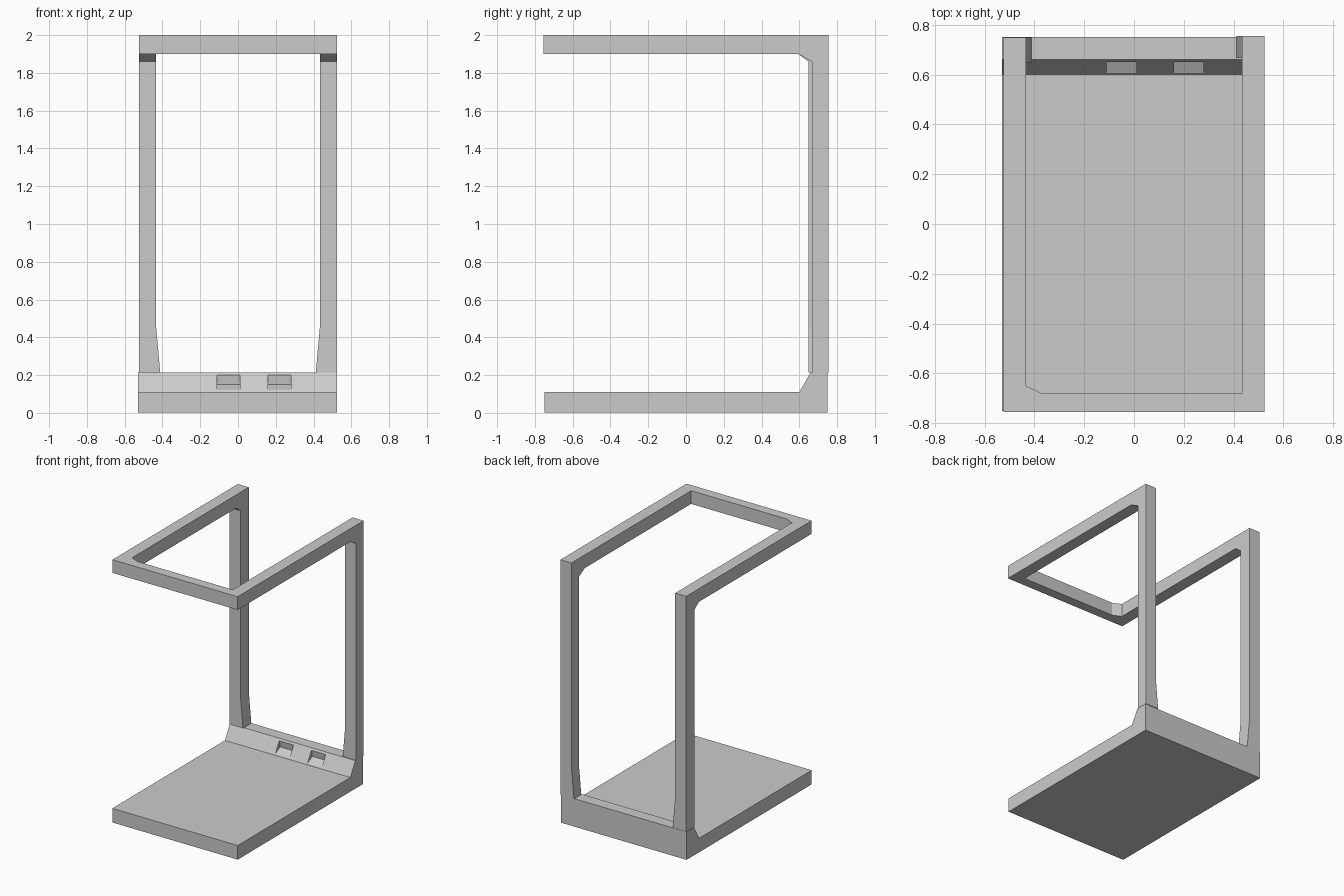
import bpy, bmesh
from mathutils import Vector

if "Cube" in bpy.data.objects:
    bpy.data.objects.remove(bpy.data.objects["Cube"])


def prism(name, profile, axis, lo, hi):
    """Extrude a 2D profile along x, y or z from lo to hi."""
    place = {'x': lambda a, b, d: (d, a, b),
             'y': lambda a, b, d: (a, d, b),
             'z': lambda a, b, d: (a, b, d)}[axis]
    bm = bmesh.new()
    face = bm.faces.new([bm.verts.new(place(a, b, lo)) for a, b in profile])
    ext = bmesh.ops.extrude_face_region(bm, geom=[face])
    moved = [v for v in ext['geom'] if isinstance(v, bmesh.types.BMVert)]
    bmesh.ops.translate(bm, verts=moved, vec=Vector(place(0, 0, hi - lo)))
    bmesh.ops.recalc_face_normals(bm, faces=bm.faces[:])
    mesh = bpy.data.meshes.new(name)
    bm.to_mesh(mesh)
    bm.free()
    ob = bpy.data.objects.new(name, mesh)
    bpy.context.collection.objects.link(ob)
    return ob


# Floor slab with raised, sloped sill along the back
base = prism("base_slab", [(-.75, .003), (.75, .003), (.75, .215), (.66, .215),
                           (.60, .11), (-.75, .11)], 'x', -.53, .523)

# Two notches cut into the sill slope
for i, (x0, x1) in enumerate([(-.11, .01), (.16, .28)]):
    cutter = prism(f"notch_cutter_{i}", [(.58, .115), (.605, .12), (.662, .15),
                                         (.655, .2), (.58, .2)], 'x', x0, x1)
    cutter.hide_render = True
    cutter.hide_set(True)
    mod = base.modifiers.new("notch", 'BOOLEAN')
    mod.operation = 'DIFFERENCE'
    mod.solver = 'EXACT'
    mod.object = cutter

# Back post and top rail in one piece per side, with a flare at the post foot
for side, sx, inner_y, back_y in (("left", -1, .648, .748), ("right", 1, .667, .755)):
    xs = sorted((sx * .433, sx * .525))
    prism(f"{side}_post_and_rail",
          [(-.755, 1.9), (-.755, 2), (back_y, 2), (back_y, .215), (inner_y, .215),
           (inner_y, 1.86), (.595, 1.9)], 'x', *xs)
    prism(f"{side}_post_flare",
          [(sx * .433, .215), (sx * .412, .215), (sx * .433, .45)],
          'y', inner_y, back_y)

# Front top rail with the angled inner corner on the left
prism("front_top_rail", [(-.433, -.755), (.433, -.755), (.433, -.68),
                         (-.37, -.68), (-.433, -.65)], 'z', 1.9, 2)
